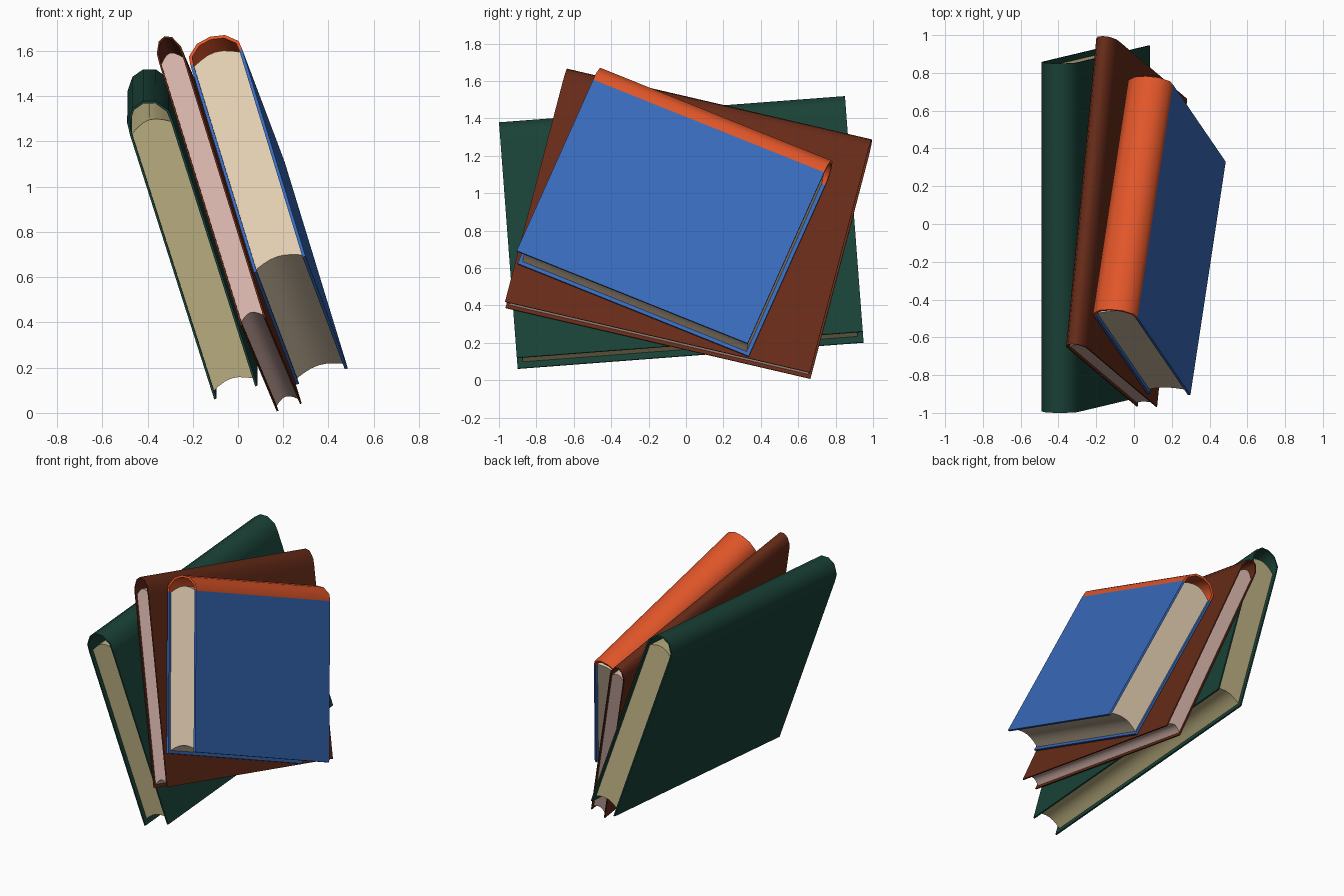
import bpy, bmesh
from math import radians, sin, pi
from mathutils import Vector, Matrix

if "Cube" in bpy.data.objects:
    bpy.data.objects.remove(bpy.data.objects["Cube"])

# Shared lean of the stack: thickness axis, then the spine axis of the first book
LEAN = Vector((0.953, -0.023, 0.302)).normalized()
SPINE = Vector((0, 0.997, 0.0755))
SPINE = (SPINE - LEAN * SPINE.dot(LEAN)).normalized()


def material(name, rgb):
    m = bpy.data.materials.new(name)
    m.diffuse_color = (*rgb, 1)
    m.use_nodes = True
    m.node_tree.nodes["Principled BSDF"].inputs["Base Color"].default_value = m.diffuse_color
    return m


def prism(name, profile, start, end, matrix, mat):
    """Extrude a (thickness, height) profile along the spine axis."""
    bm = bmesh.new()
    face = bm.faces.new([bm.verts.new((t, start, u)) for t, u in profile])
    new = bmesh.ops.extrude_face_region(bm, geom=[face])["geom"]
    moved = [g for g in new if isinstance(g, bmesh.types.BMVert)]
    bmesh.ops.translate(bm, verts=moved, vec=(0, end - start, 0))
    bmesh.ops.recalc_face_normals(bm, faces=bm.faces)
    me = bpy.data.meshes.new(name)
    bm.to_mesh(me)
    bm.free()
    me.materials.append(mat)
    ob = bpy.data.objects.new(name, me)
    ob.matrix_world = matrix
    bpy.context.collection.objects.link(ob)
    bpy.context.view_layer.objects.active = ob
    ob.select_set(True)
    bpy.ops.object.shade_smooth_by_angle(angle=radians(55))
    ob.select_set(False)


def spine_arc(t0, t1, base, rise):
    """Rounded spine outline, from the left cover over to the right one."""
    shape = [(0, 0), (0.02, 0.42), (0.23, 0.87), (0.5, 1), (0.77, 0.87), (0.98, 0.42), (1, 0)]
    return [(t0 + (t1 - t0) * a, base + rise * b) for a, b in shape]


def book(name, corner, angle, length, thick, flat, rise, inset, margin, board, colours):
    rot = Matrix.Rotation(radians(angle), 3, LEAN)
    s = rot @ SPINE
    up = LEAN.cross(s)
    mw = Matrix.Translation(corner) @ Matrix((LEAN, s, up)).transposed().to_4x4()
    cover, spine, paper = [material(f"{name}_{part}", c)
                           for part, c in zip(("cover", "spine", "paper"), colours)]
    # Cover boards
    for side, t in (("left", 0), ("right", thick - board)):
        box = [(t, 0), (t + board, 0), (t + board, flat), (t, flat)]
        prism(f"{name}_{side}_cover", box, 0, length, mw, cover)
    # Hollow rounded spine
    outer = spine_arc(0, thick, flat, rise)
    inner = spine_arc(board, thick - board, flat, rise - board)
    prism(f"{name}_spine", outer + inner[::-1], 0, length, mw, spine)
    # Page block: hollow fore edge, bulging back
    steps = [i / 6 for i in range(7)]
    span = thick - 2 * board
    fore = [(board + span * k, inset + 0.028 * sin(pi * k)) for k in steps]
    back = [(board + span * k, flat + 0.036 * sin(pi * k)) for k in reversed(steps)]
    prism(f"{name}_pages", fore + back, margin, length - margin, mw, paper)


GREEN, BROWN = (0.010, 0.054, 0.038), (0.135, 0.024, 0.009)
BLUE, ORANGE = (0.040, 0.145, 0.50), (0.75, 0.092, 0.022)

book("green_book", (-0.105, -0.90, 0.06), 0, 1.855, 0.20, 1.23, 0.125, 0.035, 0.03, 0.010,
     (GREEN, GREEN, (0.52, 0.45, 0.23)))
book("brown_book", (0.012, -0.965, 0.385), -18.2, 1.681, 0.116, 1.25, 0.113, 0.02, 0.015, 0.008,
     (BROWN, BROWN, (0.68, 0.46, 0.41)))
book("blue_book", (0.07, -0.90, 0.62), -27.3, 1.344, 0.24, 1.04, 0.105, 0.02, 0.02, 0.014,
     (BLUE, ORANGE, (0.75, 0.61, 0.44)))
